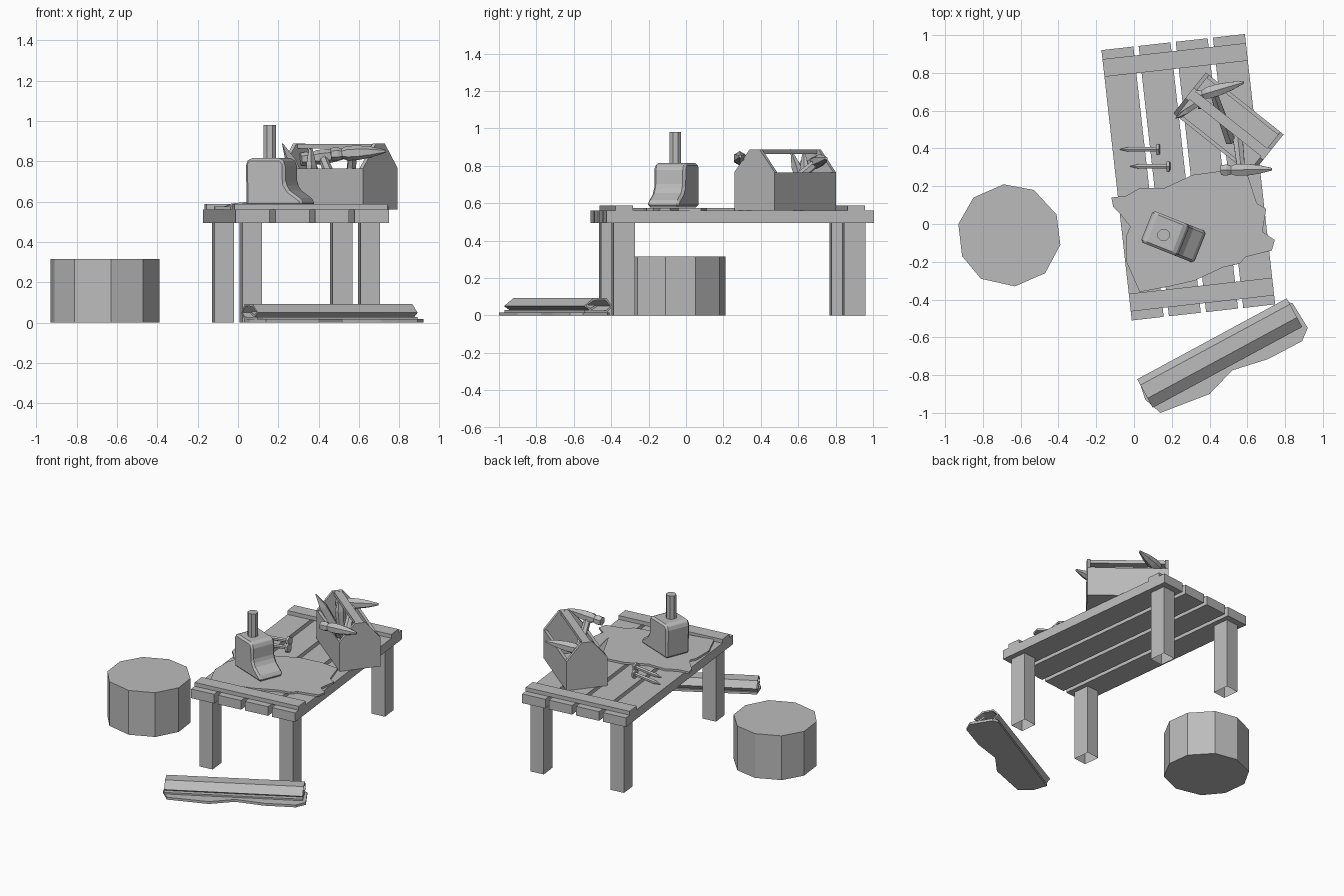
import bpy, bmesh, math
from mathutils import Matrix, Vector

if "Cube" in bpy.data.objects:
    bpy.data.objects.remove(bpy.data.objects["Cube"])

GREY = (0.5, 0.5, 0.5, 1)
mat = bpy.data.materials.new("plain grey")
mat.use_nodes = True
mat.diffuse_color = GREY
mat.node_tree.nodes["Principled BSDF"].inputs["Base Color"].default_value = GREY


def frame(x, y, degrees):
    return Matrix.Translation((x, y, 0)) @ Matrix.Rotation(math.radians(degrees), 4, 'Z')


def finish(bm, name, m=Matrix()):
    bmesh.ops.recalc_face_normals(bm, faces=bm.faces)
    bm.transform(m)
    me = bpy.data.meshes.new(name)
    bm.to_mesh(me)
    bm.free()
    me.materials.append(mat)
    ob = bpy.data.objects.new(name, me)
    bpy.context.collection.objects.link(ob)
    return ob


def box(name, lo, hi, m=Matrix(), open_bottom=False):
    lo, hi = Vector(lo), Vector(hi)
    bm = bmesh.new()
    bmesh.ops.create_cube(bm, size=1)
    for v in bm.verts:
        v.co = Vector(((v.co[i] + 0.5) * (hi[i] - lo[i]) + lo[i] for i in range(3)))
    if open_bottom:
        low = [f for f in bm.faces if f.calc_center_median().z < lo.z + 0.001]
        bmesh.ops.delete(bm, geom=low, context='FACES_ONLY')
    return finish(bm, name, m)


def prism(name, points, move, m=Matrix()):
    """Extrude a closed outline of 3D points along a vector."""
    bm = bmesh.new()
    face = bm.faces.new([bm.verts.new(p) for p in points])
    out = bmesh.ops.extrude_face_region(bm, geom=[face], use_keep_orig=True)
    moved = [g for g in out["geom"] if isinstance(g, bmesh.types.BMVert)]
    bmesh.ops.translate(bm, verts=moved, vec=move)
    return finish(bm, name, m)


def turned(name, a, b, rings, sides=6, flat=1.0):
    """Loft rings of (fraction, radius) from a to b; flat squashes one axis."""
    a, b = Vector(a), Vector(b)
    d = (b - a).normalized()
    side = d.cross(Vector((0, 0, 1)))
    side = side.normalized() if side.length > 0.01 else Vector((1, 0, 0))
    up = side.cross(d)
    bm = bmesh.new()
    loops = []
    for t, r in rings:
        angles = [math.tau * (i + 0.5) / sides for i in range(sides)]
        loops.append([bm.verts.new(a.lerp(b, t) + side * r * flat * math.cos(q)
                                   + up * r * math.sin(q)) for q in angles])
    for p, q in zip(loops, loops[1:]):
        for i in range(sides):
            j = (i + 1) % sides
            bm.faces.new((p[i], p[j], q[j], q[i]))
    bm.faces.new(loops[0])
    bm.faces.new(loops[-1])
    return finish(bm, name)


# Table: four planks, two battens, four legs
table = frame(0.2875, 0.2475, 6.4)
for i in range(4):
    u = -0.382 + i * 0.198
    box(f"table_plank_{i + 1}", (u, -0.72, 0.495), (u + 0.17, 0.72, 0.56), table)
for end, s in (("front", -1), ("back", 1)):
    box(f"{end}_batten", (-0.382, s * 0.625 - 0.047, 0.56),
        (0.382, s * 0.625 + 0.047, 0.587), table)
    for side, t in (("right", -1), ("left", 1)):
        box(f"{end}_{side}_leg", (t * 0.295 - 0.049, s * 0.62 - 0.058, 0),
            (t * 0.295 + 0.049, s * 0.62 + 0.058, 0.495), table, True)

# Chopped stump seat
stump = [(-.69, .21), (-.53, .18), (-.41, .05), (-.39, -.11), (-.47, -.26),
         (-.63, -.33), (-.81, -.29), (-.91, -.17), (-.93, 0), (-.85, .14)]
prism("stump_seat", [(x, y, 0) for x, y in stump], (0, 0, 0.315))

# Hide lying on the table
hide = [(-.12, .14), (-.04, .15), (.03, .19), (.16, .19), (.31, .26), (.46, .28),
        (.6, .265), (.65, .11), (.7, .08), (.68, -.04), (.745, -.085), (.73, -.14),
        (.59, -.175), (.56, -.21), (.47, -.23), (.32, -.3), (.19, -.33), (.03, -.36),
        (-.04, -.2), (-.04, -.06), (-.02, -.015), (-.07, .05), (-.11, .09)]
prism("table_hide", [(x, y, 0.561) for x, y in hide], (0, 0, 0.014))

# Boot on a post
boot_frame = frame(0.165, -0.05, -21.8)
boot = [(-.1, .578), (-.105, .79), (-.085, .815), (.085, .815), (.105, .79),
        (.108, .69), (.13, .655), (.195, .61), (.2, .578)]
ob = prism("boot", [(u, -0.09, z) for u, z in boot], (0, 0.18, 0), boot_frame)
bev = ob.modifiers.new("soft edges", 'BEVEL')
bev.width, bev.segments = 0.013, 1
turned("boot_post", (.157, -.057, .81), (.157, -.057, .98), [(0, .034), (1, .034)], 8)

# Tool box: floor, walls, gabled ends and a carrying bar
crate = frame(0.5, 0.53, -38.5)
box("toolbox_floor", (-.25, -.13, .56), (.25, .13, .58), crate)
for side, s in (("front", -1), ("back", 1)):
    box(f"toolbox_{side}_wall", (-.25, s * .128 - .01, .56), (.25, s * .128 + .01, .765), crate)
gable = [(-.138, .56), (-.138, .765), (-.035, .887), (.035, .887), (.138, .765), (.138, .56)]
for side, u in (("right", -.263), ("left", .241)):
    prism(f"toolbox_{side}_end", [(u, v, z) for v, z in gable], (.022, 0, 0), crate)
box("toolbox_bar", (-.245, -.027, .862), (.245, .027, .886), crate)


def hammer(name, poll, claw, foot):
    mid = Vector(poll).lerp(Vector(claw), 0.4)
    turned(f"{name}_head", poll, claw, [(0, .03), (.12, .034), (.2, .025), (.3, .036),
           (.5, .036), (.75, .026), (1, .008)], 6)
    turned(f"{name}_handle", mid, foot, [(0, .022), (.4, .026), (1, .03)], 6)


hammer("near_hammer", (.46, .285, .835), (.73, .29, .85), (.55, .45, .6))
hammer("far_hammer", (.31, .67, .81), (.58, .75, .84), (.51, .44, .6))
turned("chisel", (.22, .56, .888), (.36, .65, .59), [(0, .003), (.3, .032), (1, .028)], 4, 0.6)
turned("awl", (.36, .63, .865), (.37, .64, .59), [(0, .012), (.3, .035), (1, .025)], 6, 0.6)

# Two loose nails
for i, (x, y) in enumerate(((-.075, .395), (-.02, .305))):
    turned(f"nail_{i + 1}", (x, y, .572), (x + .21, y, .594),
           [(0, .002), (.22, .014), (.92, .014), (.93, .034), (1, .03)])

# Rolled hide on the ground with a loose flap
roll = frame(0.016, -0.82, 28.4)
curl = [(.17, .022), (.035, .022), (.008, .05), (.04, .087), (.115, .087),
        (.168, .05), (.135, .032), (.1, .05)]
bm = bmesh.new()
pairs = [[bm.verts.new((u, -w, z)) for u in (0, 0.9)] for w, z in curl]
for p, q in zip(pairs, pairs[1:]):
    bm.faces.new((p[0], p[1], q[1], q[0]))
ob = finish(bm, "rolled_hide", roll)
sol = ob.modifiers.new("thickness", 'SOLIDIFY')
sol.thickness, sol.offset = 0.012, 0
flap = [(.03, -.84), (.06, -.93), (.14, -1), (.4, -.9), (.52, -.775), (.71, -.715),
        (.89, -.62), (.92, -.55), (.84, -.42), (.8, -.41)]
prism("hide_flap", [(x, y, 0) for x, y in flap], (0, 0, 0.017))
